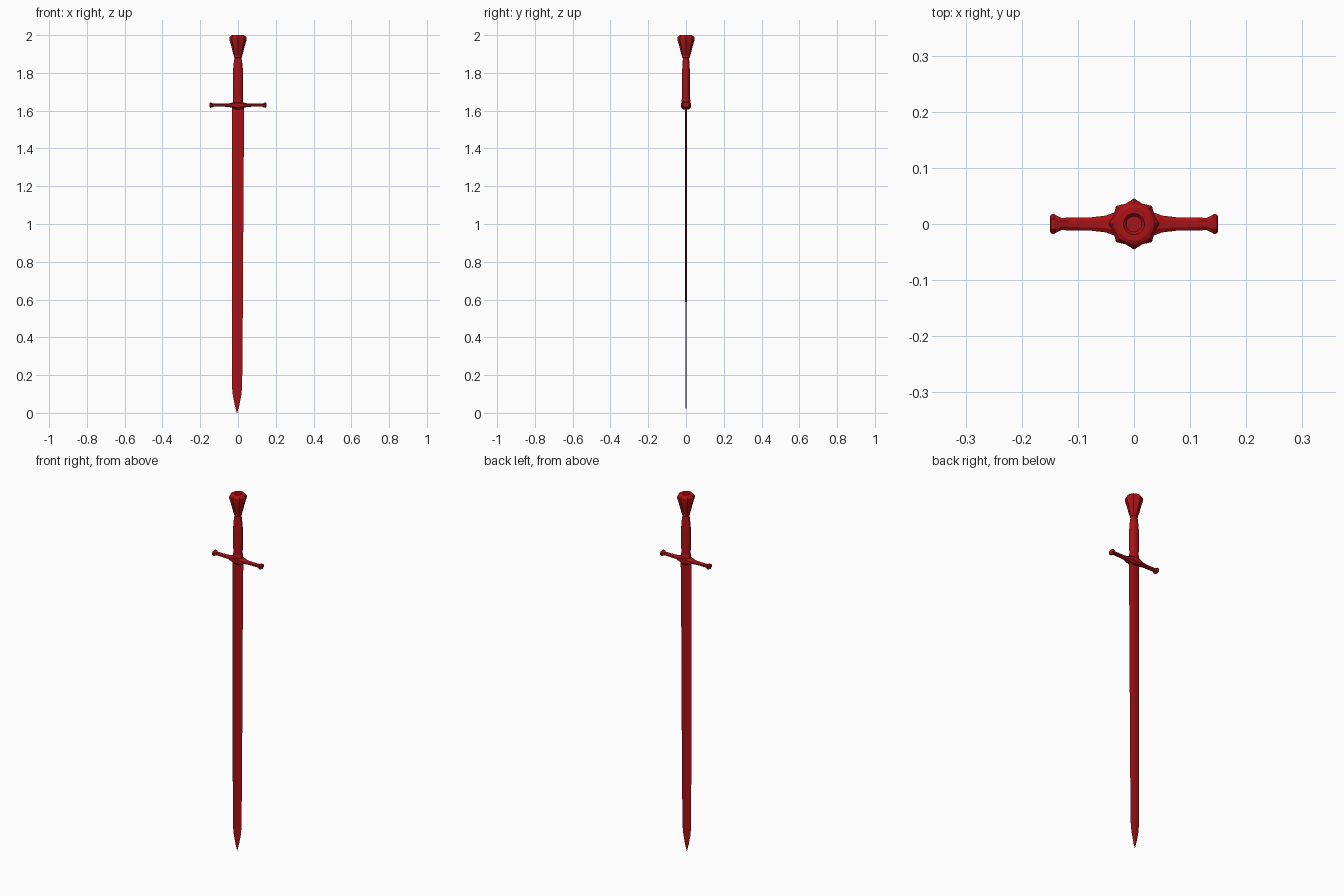
import bpy, bmesh
from math import sin, cos, pi, radians

red = bpy.data.materials.new("dark_red")
red.diffuse_color = (0.4, 0.006, 0.008, 1)


def loft(name, rings, angle=35):
    """Skin a list of equal-length point rings and cap both ends."""
    bm = bmesh.new()
    vs = [[bm.verts.new(p) for p in ring] for ring in rings]
    n = len(rings[0])
    for a, b in zip(vs, vs[1:]):
        for i in range(n):
            j = (i + 1) % n
            bm.faces.new((a[i], a[j], b[j], b[i]))
    bm.faces.new(vs[0])
    bm.faces.new(vs[-1])
    bmesh.ops.recalc_face_normals(bm, faces=bm.faces)
    me = bpy.data.meshes.new(name)
    bm.to_mesh(me)
    bm.free()
    me.shade_smooth()
    me.set_sharp_from_angle(angle=radians(angle))
    me.materials.append(red)
    ob = bpy.data.objects.new(name, me)
    bpy.context.collection.objects.link(ob)
    return ob


def ellipse(z, rx, ry, n=16, dent=1.0):
    """Horizontal ring; every second point is pulled in by dent."""
    pts = []
    for i in range(n):
        k = dent if i % 2 else 1.0
        t = 2 * pi * i / n
        pts.append((rx * k * cos(t), ry * k * sin(t), z))
    return pts


# Blade: flattened hexagon section, slightly tapering, with a pointed tip
def blade_ring(z, left, right, t):
    c, h = (left + right) / 2, (right - left) / 2
    return [(left, 0, z), (c - 0.35 * h, -t, z), (c + 0.35 * h, -t, z),
            (right, 0, z), (c + 0.35 * h, t, z), (c - 0.35 * h, t, z)]


loft("blade", [blade_ring(*r) for r in (
    (1.63, -0.033, 0.033, 0.005), (1.2, -0.033, 0.029, 0.0045),
    (0.6, -0.033, 0.026, 0.004), (0.14, -0.032, 0.022, 0.003),
    (0.09, -0.027, 0.017, 0.003), (0.04, -0.017, 0.007, 0.002),
    (0.0, -0.006, -0.004, 0.0005))], 20)


# Crossguard: chamfered section along x, flared centre and knobbed ends
def guard_ring(x, y, z):
    zc = 1.629
    return [(x, y * a, zc + z * b) for a, b in (
        (1, .5), (.5, 1), (-.5, 1), (-1, .5),
        (-1, -.5), (-.5, -1), (.5, -1), (1, -.5))]


half = [(0.0, 0.026, 0.024), (0.015, 0.025, 0.02), (0.034, 0.021, 0.013),
        (0.05, 0.015, 0.009), (0.075, 0.012, 0.008), (0.13, 0.011, 0.008),
        (0.138, 0.015, 0.012), (0.143, 0.018, 0.014), (0.148, 0.017, 0.013),
        (0.15, 0.013, 0.010)]
profile = [(-x, y, z) for x, y, z in reversed(half[1:])] + half
loft("crossguard", [guard_ring(*p) for p in profile], 30)

# Collar between the guard and the grip
loft("grip_collar", [ellipse(*r) for r in (
    (1.635, 0.026, 0.024), (1.655, 0.027, 0.023), (1.663, 0.027, 0.022),
    (1.667, 0.024, 0.019))])

# Grip: oval and swelling towards its lower half
loft("grip", [ellipse(*r) for r in (
    (1.66, 0.025, 0.020), (1.72, 0.027, 0.021), (1.80, 0.027, 0.021),
    (1.84, 0.024, 0.019), (1.885, 0.018, 0.016))])

# Neck ring under the pommel
loft("pommel_neck", [ellipse(*r) for r in (
    (1.877, 0.017, 0.016), (1.882, 0.021, 0.021), (1.892, 0.021, 0.021),
    (1.9, 0.019, 0.019))])

# Pommel: fluted eight-lobed flare with a shallow dish on top
loft("pommel", [ellipse(z, r, r, 16, d) for z, r, d in (
    (1.892, 0.022, 0.92), (1.90, 0.025, 0.9), (1.94, 0.035, 0.87),
    (1.975, 0.0455, 0.86), (1.988, 0.045, 0.87), (1.997, 0.037, 0.94),
    (2.0, 0.030, 1.0), (2.0, 0.019, 1.0), (1.994, 0.014, 1.0))], 25)
